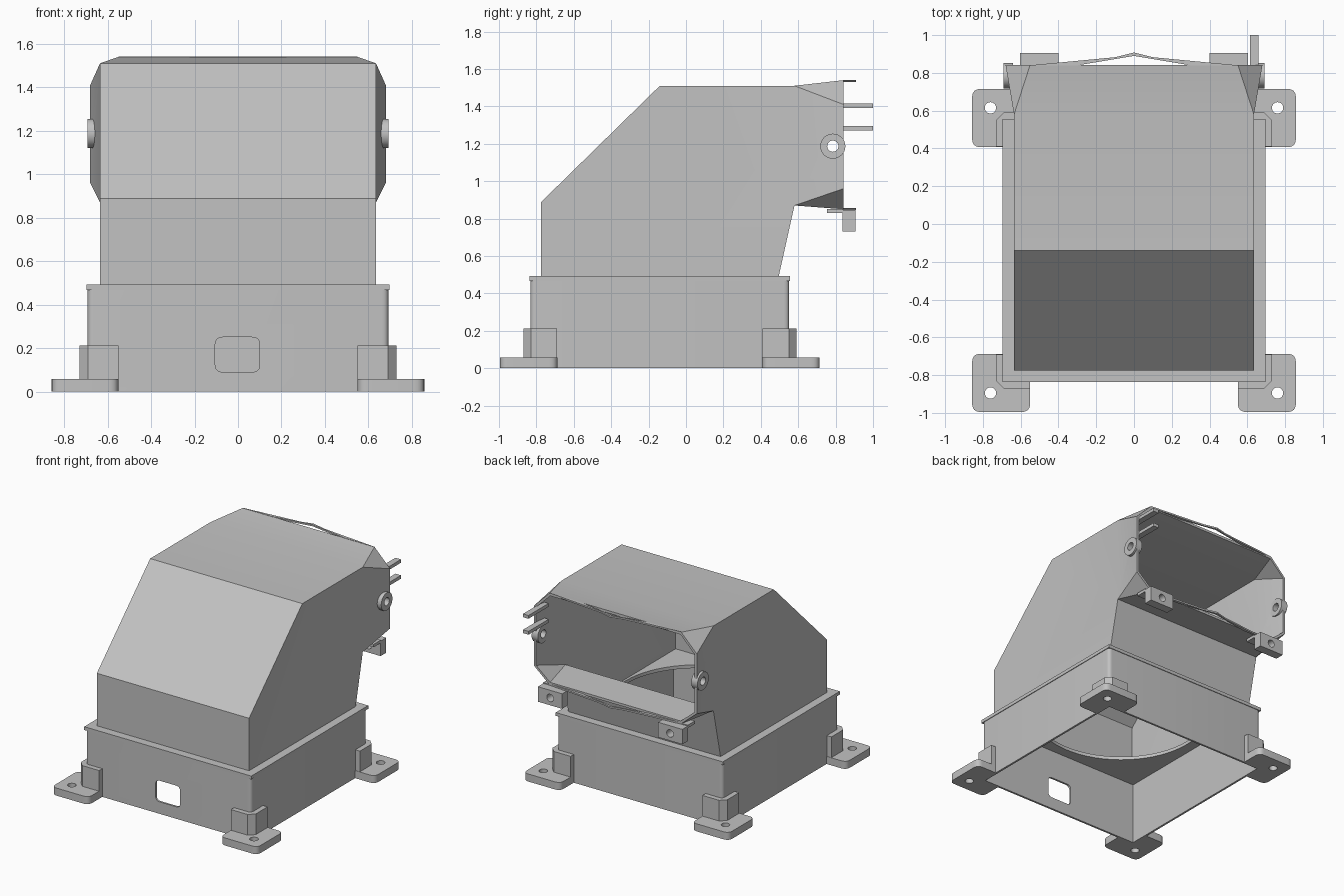
import bpy
import bmesh
import math
from mathutils import Vector

if "Cube" in bpy.data.objects:
    bpy.data.objects.remove(bpy.data.objects["Cube"], do_unlink=True)

GREY = (0.54, 0.54, 0.54, 1)
mat = bpy.data.materials.new("light grey plastic")
mat.use_nodes = True
mat.diffuse_color = GREY
mat.node_tree.nodes["Principled BSDF"].inputs["Base Color"].default_value = GREY

AXES = {"x": lambda a, b, c: (c, a, b),
        "y": lambda a, b, c: (a, c, b),
        "z": lambda a, b, c: (a, b, c)}


def make_object(name, bm):
    me = bpy.data.meshes.new(name)
    bm.to_mesh(me)
    bm.free()
    me.materials.append(mat)
    ob = bpy.data.objects.new(name, me)
    bpy.context.collection.objects.link(ob)
    return ob


def prism(name, pts, lo, hi, axis="z"):
    """Extrude a flat outline along an axis."""
    bm = bmesh.new()
    place = AXES[axis]
    low, high = [[bm.verts.new(place(a, b, c)) for a, b in pts] for c in (lo, hi)]
    bm.faces.new(low)
    bm.faces.new(high)
    n = len(pts)
    for i in range(n):
        j = (i + 1) % n
        bm.faces.new((low[i], low[j], high[j], high[i]))
    bmesh.ops.recalc_face_normals(bm, faces=bm.faces)
    return make_object(name, bm)


def rect(x0, x1, y0, y1):
    return [(x0, y0), (x1, y0), (x1, y1), (x0, y1)]


def circle(cx, cy, r, n=32):
    return [(cx + r * math.cos(2 * math.pi * i / n),
             cy + r * math.sin(2 * math.pi * i / n)) for i in range(n)]


def rounded(pts, r, corners=None, steps=6):
    """Round the chosen corners of an outline."""
    out = []
    for i, p in enumerate(pts):
        p = Vector(p)
        if corners is not None and i not in corners:
            out.append(tuple(p))
            continue
        a = p + (Vector(pts[i - 1]) - p).normalized() * r
        b = p + (Vector(pts[(i + 1) % len(pts)]) - p).normalized() * r
        for k in range(steps + 1):
            t = k / steps
            out.append(tuple(a * (1 - t) ** 2 + p * 2 * t * (1 - t) + b * t * t))
    return out


def apply_modifier(ob, mod):
    bpy.ops.object.select_all(action="DESELECT")
    bpy.context.view_layer.objects.active = ob
    ob.select_set(True)
    bpy.ops.object.modifier_apply(modifier=mod.name)


def cut(ob, pts, lo, hi, axis="z"):
    tool = prism("cutter", pts, lo, hi, axis)
    tool.hide_render = True
    mod = ob.modifiers.new("cut", "BOOLEAN")
    mod.operation = "DIFFERENCE"
    mod.solver = "EXACT"
    mod.object = tool
    apply_modifier(ob, mod)
    bpy.data.objects.remove(tool, do_unlink=True)


MID_Y = -0.14
parts = []

# Square base: thin walls, window in the front wall
base = prism("base_walls", rounded(rect(-0.692, 0.692, -0.832, 0.552), 0.03), 0, 0.472)
cut(base, rect(-0.677, 0.677, -0.817, 0.537), -0.1, 0.6)
cut(base, rounded(rect(-0.105, 0.1, 0.09, 0.25), 0.035), -0.9, -0.75, "y")
parts.append(base)

# Top plate of the base with the round air hole
plate = prism("base_top_plate", rect(-0.697, 0.697, -0.837, 0.557), 0.467, 0.492)
cut(plate, circle(0, MID_Y, 0.6, 64), 0.3, 0.6)
parts.append(plate)

# Hood: bent duct that flares from a rectangle to an eight-sided mouth
bm = bmesh.new()
W = 0.635
profile = [(-0.775, 0.48), (-0.775, 0.888), (-0.14, 1.51),
           (0.58, 1.51), (0.58, 0.87), (0.493, 0.48)]
right, left = [[bm.verts.new((s * W, y, z)) for y, z in profile] for s in (1, -1)]
bm.faces.new(right)
bm.faces.new(left)
for i in (0, 1, 2, 4):
    bm.faces.new((right[i], right[i + 1], left[i + 1], left[i]))
mouth = [(0.68, 1.41), (0.55, 1.54), (0.55, 0.85), (0.68, 0.96)]
rim = {s: [bm.verts.new((s * x, 0.842, z)) for x, z in mouth] for s in (1, -1)}
for s, side in ((1, right), (-1, left)):
    up_side, up_mid, low_mid, low_side = rim[s]
    bm.faces.new((side[3], up_side, up_mid))
    bm.faces.new((side[4], low_mid, low_side))
    bm.faces.new((side[3], side[4], low_side, up_side))
bm.faces.new((right[3], left[3], rim[-1][1], rim[1][1]))
bm.faces.new((right[4], left[4], rim[-1][2], rim[1][2]))
bmesh.ops.recalc_face_normals(bm, faces=bm.faces)
bm.normal_update()
if max(bm.faces, key=lambda f: f.calc_center_median().z).normal.z < 0:
    bmesh.ops.reverse_faces(bm, faces=bm.faces)
hood = make_object("hood", bm)
shell = hood.modifiers.new("shell", "SOLIDIFY")
shell.thickness = 0.018
shell.offset = -1
shell.use_even_offset = True
apply_modifier(hood, shell)
pivot_hole = circle(0.785, 1.187, 0.03, 24)
cut(hood, pivot_hole, -1, 1, "x")
parts.append(hood)

# Bowed lips above and below the mouth
half = [(0.55, 0.84), (0.1, 0.883)]
lip = [(-x, y) for x, y in half] + [(0, 0.908)] + half[::-1]
lip += [(0.3, 0.84), (0, 0.89), (-0.3, 0.84)]
for name, z in (("upper_lip", 1.53), ("lower_lip", 0.845)):
    parts.append(prism(name, lip, z, z + 0.012))

for s, side in ((1, "left"), (-1, "right")):
    # Pivot rings in the cheeks of the mouth
    ring = prism(side + "_pivot_ring", circle(0.785, 1.187, 0.067),
                 *sorted((s * 0.64, s * 0.692)), "x")
    cut(ring, pivot_hole, -1, 1, "x")
    parts.append(ring)

    # Screw tabs under the mouth
    x0, x1 = sorted((s * 0.4, s * 0.603))
    tab = prism(side + "_screw_tab", rect(x0, x1, 0.732, 0.845), 0.838, 0.905, "y")
    cut(tab, circle(s * 0.5, 0.787, 0.028, 24), 0.7, 1, "y")
    parts.append(tab)
    parts.append(prism(side + "_tab_root", rect(x0, x1, 0.755, 0.84), 0.83, 0.852))

    # Feet and corner brackets
    for front, end in ((True, "front"), (False, "back")):
        def corner(pts):
            return [(s * x, y if front else 2 * MID_Y - y) for x, y in pts]

        name = end + "_" + side
        inner = [(0.68, -0.82), (0.55, -0.82)]
        foot = [(0.55, -0.995), (0.857, -0.995), (0.857, -0.687), (0.68, -0.687)]
        foot = prism(name + "_foot", corner(rounded(foot + inner, 0.045, (0, 1, 2))), 0, 0.057)
        cut(foot, corner(circle(0.76, -0.895, 0.03, 24)), -0.1, 0.2)
        bracket = [(0.55, -0.87), (0.69, -0.87), (0.73, -0.83), (0.73, -0.69), (0.68, -0.69)]
        parts += [foot, prism(name + "_bracket", corner(bracket + inner), 0.05, 0.213)]

# Two pins on one cheek
for name, z in (("upper_pin", 1.39), ("lower_pin", 1.27)):
    parts.append(prism(name, rect(0.614, 0.66, z, z + 0.025), 0.76, 1.0, "y"))

# Smooth the round edges, keep the corners sharp
bpy.ops.object.select_all(action="DESELECT")
for ob in parts:
    ob.select_set(True)
bpy.context.view_layer.objects.active = hood
bpy.ops.object.shade_smooth_by_angle(angle=math.radians(25))
